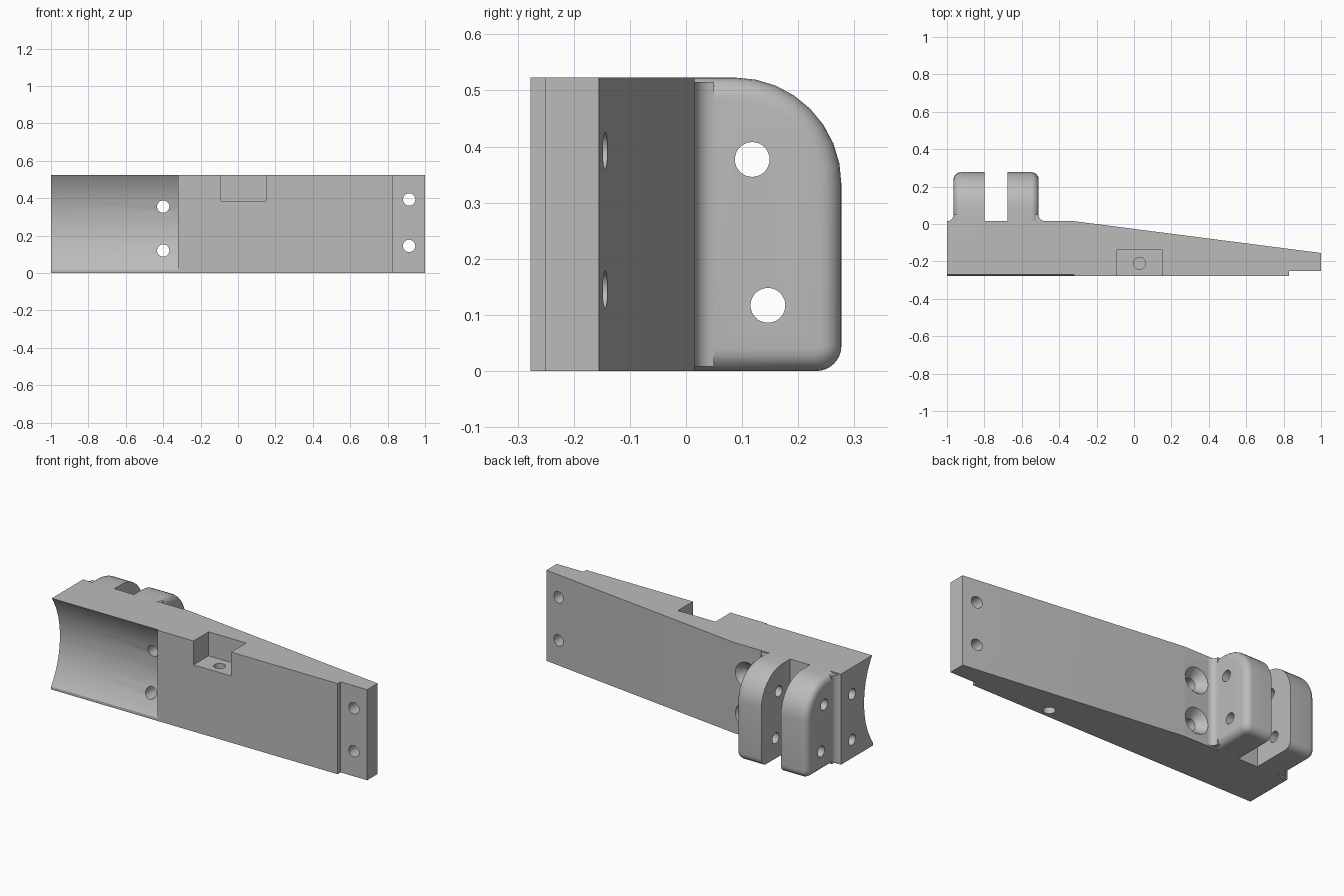
import bpy, bmesh, math
from mathutils import Vector, Matrix

if "Cube" in bpy.data.objects:
    bpy.data.objects.remove(bpy.data.objects["Cube"], do_unlink=True)

H = 0.523       # height of the bracket
BACK = 0.015    # back plane the lugs stand on
FRONT = -0.277

grey = bpy.data.materials.new("plain_grey")
grey.use_nodes = True
grey.diffuse_color = (0.5, 0.5, 0.5, 1)
grey.node_tree.nodes["Principled BSDF"].inputs["Base Color"].default_value = (0.5, 0.5, 0.5, 1)


def make(name, bm):
    bmesh.ops.recalc_face_normals(bm, faces=bm.faces)
    mesh = bpy.data.meshes.new(name)
    bm.to_mesh(mesh)
    bm.free()
    mesh.materials.append(grey)
    ob = bpy.data.objects.new(name, mesh)
    bpy.context.collection.objects.link(ob)
    return ob


def prism(points, offset):
    """Extrude a closed outline of 3D points along an offset."""
    bm = bmesh.new()
    face = bm.faces.new([bm.verts.new(p) for p in points])
    ext = bmesh.ops.extrude_face_region(bm, geom=[face], use_keep_orig=True)
    moved = [v for v in ext["geom"] if isinstance(v, bmesh.types.BMVert)]
    bmesh.ops.translate(bm, verts=moved, vec=offset)
    return bm


def box(x0, x1, y0, y1, z0, z1):
    return prism([(x0, y0, z0), (x1, y0, z0), (x1, y1, z0), (x0, y1, z0)], (0, 0, z1 - z0))


def rod(a, b, r1, r2=None, sides=32, spin=0):
    """Cylinder or cone from point a to point b."""
    a, b = Vector(a), Vector(b)
    bm = bmesh.new()
    turn = (b - a).to_track_quat('Z', 'Y').to_matrix().to_4x4()
    bmesh.ops.create_cone(bm, cap_ends=True, segments=sides, radius1=r1,
                          radius2=r1 if r2 is None else r2, depth=(b - a).length,
                          matrix=Matrix.Translation((a + b) / 2) @ turn @ Matrix.Rotation(spin, 4, 'Z'))
    return bm


def arc(cx, cy, r, start, end, n=8):
    steps = [math.radians(start + (end - start) * i / n) for i in range(n + 1)]
    return [(cx + r * math.cos(t), cy + r * math.sin(t)) for t in steps]


def combine(ob, bm, operation):
    tool = make("cutter", bm)
    tool.hide_render = True
    mod = ob.modifiers.new(operation, 'BOOLEAN')
    mod.operation, mod.object, mod.solver = operation, tool, 'EXACT'
    bpy.context.view_layer.objects.active = ob
    bpy.ops.object.modifier_apply(modifier=mod.name)
    bpy.data.objects.remove(tool, do_unlink=True)


# Tapered body with the stepped tip
plan = [(-1, FRONT), (0.83, FRONT), (0.83, -0.25), (1, -0.25),
        (1, -0.155), (-0.32, BACK), (-1, BACK)]
bracket = make("tapered_bracket", prism([(x, y, 0) for x, y in plan], (0, 0, H)))

# Lug block with rounded corners and a rounded rim on both outer sides
side = [(-0.1, 0)] + arc(0.232, 0.045, 0.045, -90, 0) + arc(0.087, 0.333, 0.19, 0, 90) + [(-0.1, H)]
lug = prism([(-0.965, y, z) for y, z in side], (0.455, 0, 0))
rim = [e for e in lug.edges if abs(e.verts[0].co.x - e.verts[1].co.x) < 0.001]
bmesh.ops.bevel(lug, geom=rim, offset=0.039, segments=5, profile=0.5,
                affect='EDGES', clamp_overlap=False)
combine(bracket, lug, 'UNION')

# Hollow fillets where the lugs meet the body
for wall, s in ((-0.965, -1), (-0.51, 1)):
    curve = [(wall + s * x, BACK + y) for x, y in arc(0.035, 0.035, 0.035, 180, 270, 6)]
    outline = curve + [(wall + s * 0.035, BACK - 0.02), (wall - s * 0.03, BACK - 0.02),
                       (wall - s * 0.03, BACK + 0.035)]
    combine(bracket, prism([(x, y, 0.008) for x, y in outline], (0, 0, H - 0.016)), 'UNION')

# Slot between the lugs, concave saddle, and top pocket
combine(bracket, box(-0.8, -0.675, BACK, 0.4, -0.1, 0.7), 'DIFFERENCE')
combine(bracket, rod((-1.1, -0.65, 0.275), (-0.32, -0.65, 0.275), 0.455, sides=48), 'DIFFERENCE')
combine(bracket, box(-0.09, 0.15, -0.4, -0.14, 0.385, 0.7), 'DIFFERENCE')

# Drilled holes: start, end, radius
holes = []
for z in (0.12, 0.355):                       # countersunk pair beside the lugs
    holes.append(((-0.4, -0.5, z), (-0.4, 0.1, z), 0.033))
    combine(bracket, rod((-0.4, -0.035, z), (-0.4, BACK + 0.01, z), 0.033, 0.083), 'DIFFERENCE')
for z in (0.145, 0.393):                      # tip pair
    holes.append(((0.915, -0.5, z), (0.915, 0.1, z), 0.033))
for y, z in ((0.118, 0.377), (0.146, 0.117)):  # lug pins
    holes.append(((-1.1, y, z), (-0.4, y, z), 0.031))
for z in (0.105, 0.369):                      # blind pair in the end face
    holes.append(((-1.1, -0.087, z), (-0.8, -0.087, z), 0.031))
holes.append(((0.03, -0.21, 0.25), (0.03, -0.21, 0.45), 0.032))    # pocket hole
holes.append(((0.37, -0.225, -0.1), (0.37, -0.225, 0.15), 0.032))  # underside hole
for start, end, radius in holes:
    combine(bracket, rod(start, end, radius), 'DIFFERENCE')

# Smooth curved surfaces, keep machined edges sharp
bpy.ops.object.select_all(action='DESELECT')
bracket.select_set(True)
bpy.context.view_layer.objects.active = bracket
bpy.ops.object.shade_smooth_by_angle(angle=math.radians(30))
